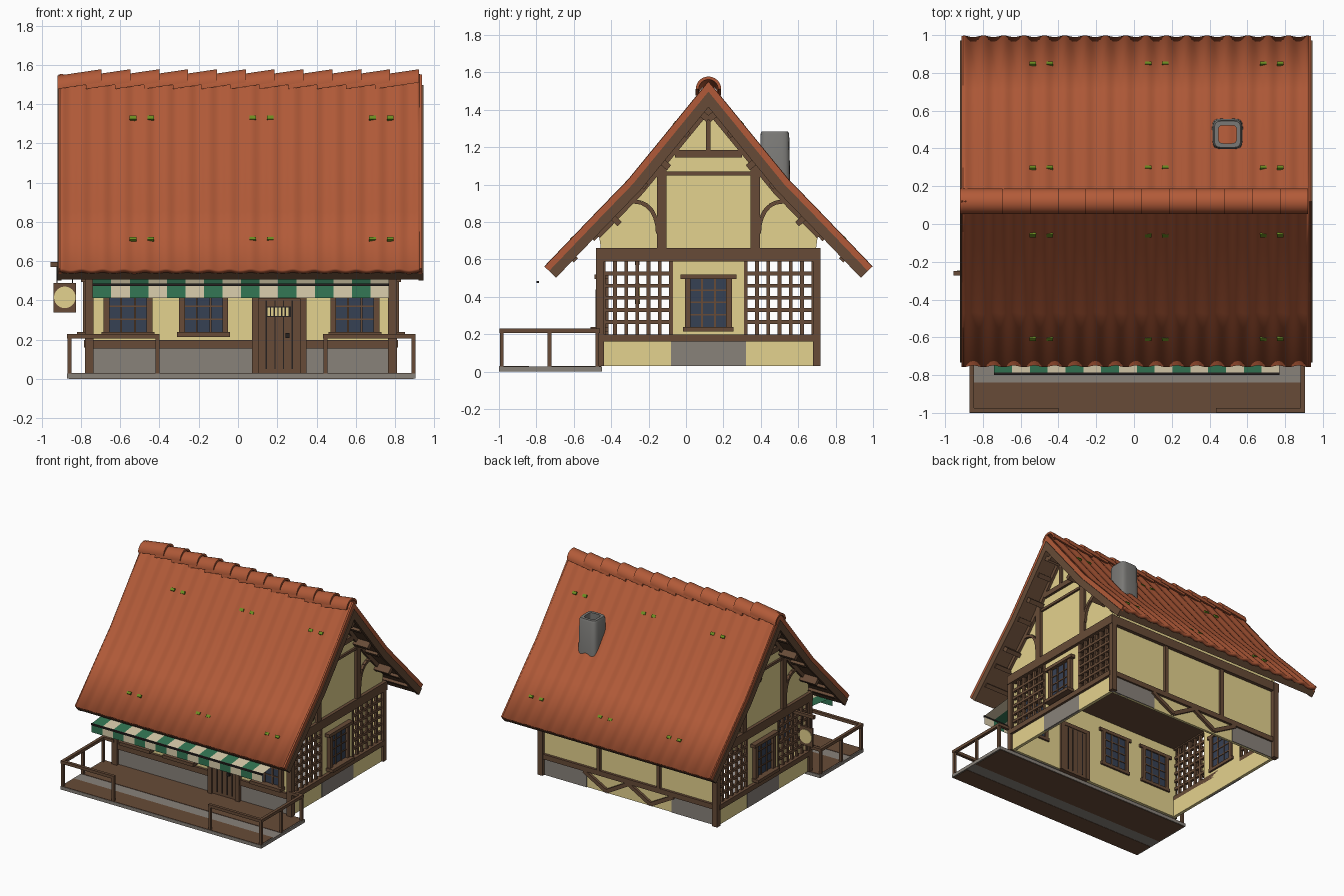
import bpy, bmesh, math

if "Cube" in bpy.data.objects:
    bpy.data.objects.remove(bpy.data.objects["Cube"])

def mat(name, r, g, b):
    m = bpy.data.materials.new(name)
    lin = [((c / 255 + 0.055) / 1.055) ** 2.4 for c in (r, g, b)]
    m.diffuse_color = (*lin, 1)
    m.use_nodes = True
    m.node_tree.nodes["Principled BSDF"].inputs["Base Color"].default_value = m.diffuse_color
    return m

TILE = mat("roof_tile", 177, 90, 56)
WOOD = mat("timber", 103, 75, 55)
CREAM = mat("plaster", 228, 210, 142)
STONE = mat("stone", 137, 130, 122)
GLASS = mat("glass", 54, 65, 84)
GREEN = mat("awning_green", 51, 118, 84)
PALE = mat("awning_cream", 218, 205, 172)
MOSS = mat("moss", 108, 142, 34)
DARK = mat("dark_iron", 38, 33, 32)
CHIM = mat("chimney_stone", 122, 121, 118)

def finish(name, bm, mats, smooth=False, recalc=True):
    if recalc:
        bmesh.ops.recalc_face_normals(bm, faces=bm.faces[:])
    me = bpy.data.meshes.new(name)
    bm.to_mesh(me)
    bm.free()
    for m in mats:
        me.materials.append(m)
    ob = bpy.data.objects.new(name, me)
    bpy.context.collection.objects.link(ob)
    if smooth:
        bpy.ops.object.select_all(action='DESELECT')
        ob.select_set(True)
        bpy.context.view_layer.objects.active = ob
        bpy.ops.object.shade_smooth_by_angle(angle=math.radians(40))
    return ob

def build(name, m, parts, smooth=False):
    """Each part is a prism: (axis, 2D outline, lo, hi)."""
    bm = bmesh.new()
    for axis, pts, lo, hi in parts:
        rings = [[bm.verts.new((t, p, q) if axis == 0 else (p, t, q)) for p, q in pts] for t in (lo, hi)]
        n = len(pts)
        bm.faces.new(rings[0])
        bm.faces.new(rings[1])
        for i in range(n):
            j = (i + 1) % n
            bm.faces.new((rings[0][i], rings[0][j], rings[1][j], rings[1][i]))
    return finish(name, bm, [m], smooth)

def bx(x0, x1, y0, y1, z0, z1):
    return (0, [(y0, z0), (y1, z0), (y1, z1), (y0, z1)], x0, x1)

# wall planes: u runs along the wall, d points outward
X0, X1, Y0, Y1, YC = -0.76, 0.79, -0.45, 0.69, 0.12
def wl(side, u0, u1, d0, d1, z0, z1):
    if side == 'front': return bx(u0, u1, Y0 - d1, Y0 - d0, z0, z1)
    if side == 'back': return bx(u0, u1, Y1 + d0, Y1 + d1, z0, z1)
    if side == 'right': return bx(X1 + d0, X1 + d1, u0, u1, z0, z1)
    return bx(X0 - d1, X0 - d0, u0, u1, z0, z1)

def stick(p, q, w, axis, lo, hi):
    dx, dz = q[0] - p[0], q[1] - p[1]
    l = math.hypot(dx, dz)
    nx, nz = -dz / l * w / 2, dx / l * w / 2
    return (axis, [(p[0] + nx, p[1] + nz), (q[0] + nx, q[1] + nz),
                   (q[0] - nx, q[1] - nz), (p[0] - nx, p[1] - nz)], lo, hi)

# roof profile: distance from ridge, height
PROF = [(0, 1.555), (0.24, 1.26), (0.43, 1.028), (0.596, 0.857), (0.878, 0.563)]
DYS = [p[0] for p in PROF]
def height(d):
    for (a, za), (b, zb) in zip(PROF, PROF[1:]):
        if d <= b or b == DYS[-1]:
            return za + (zb - za) * (d - a) / (b - a)
def rp(d, off, s=1):
    if d == 0:
        return (YC, 1.555 - off * 1.6)
    k = (height(d + 0.01) - height(d - 0.01)) / 0.02
    l = math.hypot(1, k)
    return (YC + s * (d + off * k / l), height(d) - off / l)
def band(dys, a, b, lo, hi):
    full = [(d, -1) for d in reversed(dys)] + [(d, 1) for d in dys[1:]]
    return (0, [rp(d, a, s) for d, s in full] + [rp(d, b, s) for d, s in reversed(full)], lo, hi)
def slot(d, w, a, b, s, lo, hi):
    return (0, [rp(d, a, s), rp(d + w, a, s), rp(d + w, b, s), rp(d, b, s)], lo, hi)

# corrugated tile sheet
bm = bmesh.new()
full = [(d, -1) for d in reversed(DYS)] + [(d, 1) for d in DYS[1:]]
WAVES, STEP = 17, 8
cols = []
for i in range(WAVES * STEP + 1):
    off = 0.006 - 0.006 * math.cos(2 * math.pi * i / STEP)
    x = -0.905 + 1.83 * i / (WAVES * STEP)
    cols.append([bm.verts.new((x, *rp(d, off, s))) for d, s in full])
for a, b in zip(cols, cols[1:]):
    for j in range(len(full) - 1):
        bm.faces.new((a[j], b[j], b[j + 1], a[j + 1]))
bm.normal_update()
if sum(f.normal.z for f in bm.faces) < 0:
    bmesh.ops.reverse_faces(bm, faces=bm.faces[:])
roof = finish("roof_tiles", bm, [TILE], True, False)
sol = roof.modifiers.new("thickness", 'SOLIDIFY')
sol.thickness, sol.offset = 0.028, -1

build("roof_deck", WOOD, [band(DYS, 0.03, 0.08, -0.9, 0.92)])
build("verge_tiles", TILE, [band(DYS, 0.002, 0.042, -0.914, -0.9), band(DYS, 0.002, 0.042, 0.92, 0.938)])
build("barge_boards", WOOD, [band(DYS, 0.036, 0.088, -0.92, -0.9), band(DYS, 0.036, 0.088, 0.92, 0.945)])
build("purlins", WOOD, [slot(d, 0.022, 0.05, b, s, -0.9, 0.92) for s in (-1, 1) for d, b in
      ((0.09, 0.13), (0.175, 0.1), (0.30, 0.13), (0.40, 0.1), (0.56, 0.135), (0.66, 0.1), (0.77, 0.1))])

# overlapping tilted ridge caps
bm = bmesh.new()
for i in range(12):
    end = -0.695 + 0.147 * i
    rings = []
    for x, zc in ((end - 0.225, 1.477), (end, 1.510)):
        for r in (0.068, 0.052):
            rings.append([bm.verts.new((x, YC + r * math.cos(math.radians(t)), zc + r * math.sin(math.radians(t))))
                          for t in range(0, 181, 12)])
    n = len(rings[0]) - 1
    for a, b in ((0, 2), (1, 3), (0, 1), (2, 3)):
        for k in range(n):
            bm.faces.new((rings[a][k], rings[a][k + 1], rings[b][k + 1], rings[b][k]))
    for k in (0, n):
        bm.faces.new([rings[r][k] for r in (0, 1, 3, 2)])
finish("ridge_caps", bm, [TILE], True)

# moss patches
build("moss_patches", MOSS, [slot(d, 0.014, -0.002, 0.015, s, x - 0.017, x + 0.017) for s in (-1, 1)
      for d in (0.175, 0.725) for c in (-0.49, 0.12, 0.73) for x in (c - 0.045, c + 0.045)])

# chimney: open rounded-square tube
bm = bmesh.new()
rings = []
for h, z in ((0.084, 0.95), (0.077, 1.27), (0.070, 1.285), (0.048, 1.285), (0.048, 0.95)):
    ring = []
    for k in range(20):
        c, s = math.cos(k * math.pi / 10 + 0.157), math.sin(k * math.pi / 10 + 0.157)
        ring.append(bm.verts.new((0.495 + h * math.copysign(abs(c) ** 0.4, c),
                                  0.475 + h * math.copysign(abs(s) ** 0.4, s), z)))
    rings.append(ring)
for a, b in zip(rings, rings[1:]):
    for k in range(20):
        bm.faces.new((a[k], a[(k + 1) % 20], b[(k + 1) % 20], b[k]))
finish("chimney", bm, [CHIM], True)

# front and back walls
build("front_back_plaster", CREAM, [wl('front', X0, 0.08, -0.02, 0, 0.03, 0.72), wl('front', 0.34, X1, -0.02, 0, 0.03, 0.72),
      wl('front', 0.08, 0.34, -0.02, 0, 0.4, 0.72), wl('back', X0, X1, -0.02, 0, 0.03, 0.74)])
build("front_back_stone", STONE, [wl('front', X0, 0.08, -0.01, 0.006, 0.03, 0.16), wl('front', 0.34, X1, -0.01, 0.006, 0.03, 0.16),
      wl('back', X0, -0.36, -0.01, 0.006, 0.03, 0.16), wl('back', 0.39, X1, -0.01, 0.006, 0.03, 0.16)])
build("front_back_beams", WOOD, [wl('front', X0, 0.08, 0, 0.02, 0.155, 0.2), wl('front', 0.34, X1, 0, 0.02, 0.155, 0.2),
      wl('back', X0, X1, 0, 0.02, 0.16, 0.2), wl('back', X0, X1, 0, 0.028, 0.59, 0.66)] +
      [wl('back', u - 0.015, u + 0.015, 0, 0.02, 0.2, 0.6) for u in (-0.25, 0.28)])
zig = [(-0.38, 0.16), (-0.18, 0.05), (0.015, 0.16), (0.21, 0.05), (0.41, 0.16)]
build("back_zigzag_braces", WOOD, [stick(p, q, 0.03, 1, Y1, Y1 + 0.02) for p, q in zip(zig, zig[1:])])
build("corner_posts", WOOD, [bx(x, x + 0.045, y, y + 0.042, 0.03, 0.66) for x in (-0.78, 0.765) for y in (-0.48, 0.678)])
build("ceiling", WOOD, [bx(X0, X1, Y0, Y1, 0.6, 0.62)])

# gable walls, both ends
for side, xa, xb, out in (('left', X0, X0 + 0.02, -1), ('right', X1 - 0.02, X1, 1)):
    top = [(0.64, -1), (0.43, -1), (0.24, -1), (0, 1), (0.24, 1), (0.43, 1), (0.64, 1)]
    tri = [(YC - 0.57, 0.62)] + [rp(d, 0.07, s) for d, s in top] + [(YC + 0.57, 0.62)]
    build(side + "_gable_plaster", CREAM, [(0, tri, xa, xb), wl(side, -0.08, 0.32, -0.02, 0, 0.03, 0.62),
          wl(side, -0.45, -0.08, -0.02, 0.005, 0.03, 0.165), wl(side, 0.32, 0.69, -0.02, 0.005, 0.03, 0.165)])
    build(side + "_gable_stone", STONE, [wl(side, -0.08, 0.32, -0.01, 0.007, 0.03, 0.165)])
    lo, hi = (X1, X1 + 0.02) if out > 0 else (X0 - 0.02, X0)
    beams = [wl(side, -0.48, 0.72, -0.02, 0.025, 0.59, 0.66), wl(side, -0.45, 0.69, -0.02, 0.025, 0.16, 0.2),
             wl(side, -0.06, 0.30, 0, 0.02, 1.145, 1.185), wl(side, -0.11, 0.35, 0, 0.015, 1.05, 1.07),
             wl(side, 0.108, 0.132, 0, 0.02, 1.18, 1.42), band([0, 0.24, 0.43, 0.66], 0.055, 0.11, lo, hi)]
    for s in (-1, 1):
        a, b = sorted((YC + s * 0.225, YC + s * 0.275))
        beams.append(wl(side, a, b, 0, 0.022, 0.64, 1.13))
        # curved brace from post up to rafter
        arc = [(YC + s * (0.25 + 0.15 * math.cos(t * 0.26)), 0.75 + 0.17 * math.sin(t * 0.26)) for t in range(7)]
        arc = [(YC + s * (0.27 + 0.13 * (t / 6) ** 2), 0.74 + 0.17 * math.sin(t * math.pi / 12)) for t in range(7)]
        beams += [stick(p, q, 0.022, 0, lo, hi) for p, q in zip(arc, arc[1:])]
    build(side + "_gable_timbers", WOOD, beams)
    bars = []
    for u0 in (-0.44, 0.32):
        bars += [wl(side, u0 + 0.06 * k - 0.01, u0 + 0.06 * k + 0.01, -0.015, 0.005, 0.18, 0.61) for k in range(7)]
        bars += [wl(side, u0, u0 + 0.36, -0.013, 0.008, z - 0.01, z + 0.01)
                 for z in [0.2 + 0.065 * k for k in range(1, 6)]]
    build(side + "_lattice", WOOD, bars)

# windows
for name, side, c in (("front_window_1", 'front', -0.56), ("front_window_2", 'front', -0.175), ("front_window_3", 'front', 0.595),
                      ("left_window", 'left', YC), ("right_window", 'right', YC)):
    f = [wl(side, c - 0.125, c - 0.095, -0.035, 0.03, 0.22, 0.52), wl(side, c + 0.095, c + 0.125, -0.035, 0.03, 0.22, 0.52),
         wl(side, c - 0.15, c + 0.15, -0.035, 0.04, 0.495, 0.52), wl(side, c - 0.135, c + 0.135, -0.035, 0.06, 0.215, 0.24)]
    f += [wl(side, c + u - 0.005, c + u + 0.005, -0.03, 0.018, 0.23, 0.5) for u in (-0.035, 0.035)]
    f += [wl(side, c - 0.1, c + 0.1, -0.03, 0.016, z - 0.004, z + 0.004) for z in (0.305, 0.37, 0.435)]
    build(name + "_frame", WOOD, f)
    build(name + "_glass", GLASS, [wl(side, c - 0.1, c + 0.1, -0.025, 0.01, 0.235, 0.5)])

# door
build("door", WOOD, [wl('front', 0.1, 0.32, -0.03, 0.02, 0.03, 0.42)] +
      [wl('front', a, b, -0.035, 0.035, z, 0.44) for a, b, z in ((0.072, 0.105, 0.03), (0.315, 0.348, 0.03), (0.072, 0.348, 0.41))])
build("door_plank_gaps", DARK, [wl('front', u - 0.003, u + 0.003, d, d + 0.005, 0.05, 0.4)
                                for u in (0.144, 0.188, 0.232, 0.276) for d in (0.018, -0.033)])
build("door_grille_back", DARK, [wl('front', 0.145, 0.27, 0.02, 0.024, 0.315, 0.37)])
build("door_grille", CREAM, [wl('front', 0.15 + 0.019 * k, 0.162 + 0.019 * k, 0.02, 0.027, 0.32, 0.365) for k in range(6)])
build("door_handle", DARK, [wl('front', 0.243, 0.262, 0.02, 0.04, 0.21, 0.235)])

# striped awning with hanging valance, and its rod
bm = bmesh.new()
for k in range(16):
    xa, xb = -0.74 + 1.51 * k / 16, -0.74 + 1.51 * (k + 1) / 16
    for (ya, za), (yb, zb) in (((-0.46, 0.52), (-0.79, 0.482)), ((-0.79, 0.482), (-0.791, 0.413))):
        f = bm.faces.new([bm.verts.new(v) for v in ((xa, yb, zb), (xb, yb, zb), (xb, ya, za), (xa, ya, za))])
        f.material_index = k % 2
finish("awning", bm, [GREEN, PALE], recalc=False)
build("awning_rod", DARK, [bx(-0.74, 0.77, -0.8, -0.787, 0.473, 0.486)])

# porch deck and railings
build("porch_slab", STONE, [bx(-0.87, 0.905, -1, -0.45, 0.002, 0.027)])
build("porch_boards", WOOD, [bx(-0.86, 0.895, -0.997, -0.84, 0, 0.03), bx(-0.86, 0.895, -0.74, -0.455, 0, 0.03)])
rails = []
for x, inner in ((-0.858, -0.41), (0.893, 0.445)):
    a, b = sorted((x, inner))
    rails += [bx(a - 0.011, b + 0.011, -0.997, -0.973, 0.207, 0.23), bx(x - 0.012, x + 0.012, -0.997, -0.46, 0.207, 0.23)]
    rails += [bx(px - 0.01, px + 0.01, y - 0.01, y + 0.01, 0.02, 0.21) for px, y in ((x, -0.985), (x, -0.73), (x, -0.475), (inner, -0.985))]
    a, b = sorted((x, -0.76 if x < 0 else 0.79))
    rails.append(bx(a, b, -0.485, -0.46, 0.207, 0.23))
build("porch_railing", WOOD, rails)

# hanging sign on the left gable
build("sign_board", WOOD, [bx(-0.94, -0.825, -0.268, -0.252, 0.34, 0.49), bx(-0.955, -0.77, -0.272, -0.248, 0.57, 0.595)])
build("sign_hangers", DARK, [bx(x, x + 0.006, -0.263, -0.257, 0.48, 0.575) for x in (-0.925, -0.846)])
build("sign_disc", CREAM, [(1, [(-0.882 + 0.055 * math.cos(t * math.pi / 12), 0.416 + 0.055 * math.sin(t * math.pi / 12))
                               for t in range(24)], -0.273, -0.247)])
